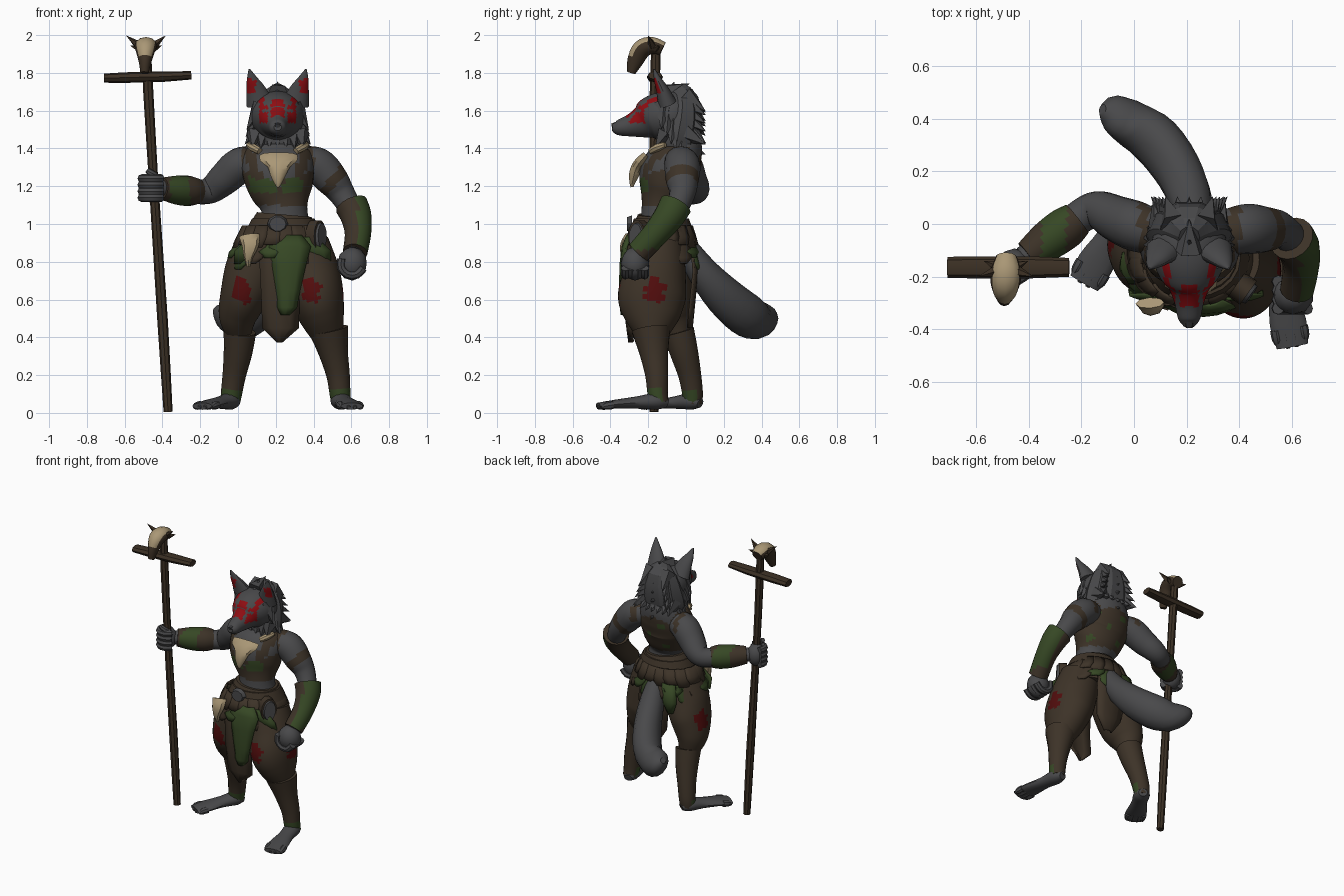
import bpy, bmesh, math, random
from mathutils import Vector as V

random.seed(4)
COL = {"fur": (.066, .066, .069), "leather": (.047, .033, .021), "moss_green": (.037, .064, .018),
       "face_red": (.27, .004, .006), "dark_red": (.085, .004, .004), "bone": (.40, .31, .18),
       "wood": (.045, .030, .018), "dark_fur": (.035, .035, .037)}
MAT = {}
for k, c in COL.items():
    MAT[k] = bpy.data.materials.new(k)
    MAT[k].diffuse_color = (*c, 1)
X, Y, Z = V((1, 0, 0)), V((0, 1, 0)), V((0, 0, 1))


def finish(name, bm, mat, paint=None, angle=38):
    """Turn a bmesh into an object; paint(centre, normal) may name another material."""
    bmesh.ops.recalc_face_normals(bm, faces=bm.faces)
    slots = [mat]
    for f in bm.faces:
        k = (paint and paint(f.calc_center_median(), f.normal)) or mat
        if k not in slots:
            slots.append(k)
        f.material_index = slots.index(k)
    me = bpy.data.meshes.new(name)
    bm.to_mesh(me)
    bm.free()
    for k in slots:
        me.materials.append(MAT[k])
    if angle:
        me.shade_smooth()
        me.set_sharp_from_angle(angle=math.radians(angle))
    ob = bpy.data.objects.new(name, me)
    bpy.context.collection.objects.link(ob)
    return ob


def loft(name, rings, mat, ref=X, n=14, sub=3, paint=None, angle=38):
    """Skin over smooth rings (x, y, z, ra[, rb]) set square to their path."""
    R = [tuple(r) if len(r) == 5 else (*r, r[3]) for r in rings]
    P = []
    for i in range(len(R) - 1):
        a, b, c, d = R[max(i - 1, 0)], R[i], R[i + 1], R[min(i + 2, len(R) - 1)]
        for s in range(sub):
            t = s / sub
            P.append([.5 * (2 * q + (r - p) * t + (2 * p - 5 * q + 4 * r - u) * t * t
                            + (3 * q - p - 3 * r + u) * t ** 3) for p, q, r, u in zip(a, b, c, d)])
    P.append(list(R[-1]))
    bm, loops = bmesh.new(), []
    for i, p in enumerate(P):
        t = (V(P[min(i + 1, len(P) - 1)][:3]) - V(P[max(i - 1, 0)][:3])).normalized()
        a = (ref - t * ref.dot(t)).normalized()
        b = t.cross(a)
        loops.append([bm.verts.new(V(p[:3]) + a * p[3] * math.cos(w) + b * p[4] * math.sin(w))
                      for w in (math.tau * j / n for j in range(n))])
    for l, m in zip(loops, loops[1:]):
        for j in range(n):
            bm.faces.new((l[j], l[(j + 1) % n], m[(j + 1) % n], m[j]))
    bm.faces.new(loops[0])
    bm.faces.new(loops[-1])
    return finish(name, bm, mat, paint, angle)


def sheet(name, rows, mat, d=X, bow=.02, thick=.012):
    """Bowed cloth strip from rows (x, y, z, half width)."""
    bm, out, grid = bmesh.new(), d.cross(Z), []
    for x, y, z, h in rows:
        grid.append([bm.verts.new(V((x, y, z)) + d * h * s - out * bow * s * s) for s in (-1, -.5, 0, .5, 1)])
    for g, h in zip(grid, grid[1:]):
        for j in range(4):
            bm.faces.new((g[j], g[j + 1], h[j + 1], h[j]))
    ob = finish(name, bm, mat)
    m = ob.modifiers.new("thickness", "SOLIDIFY")
    m.thickness, m.offset = thick, 0


def spikes(name, items, mat, n=5):
    """Pointed tufts or horns: (base, tip, radius)."""
    bm = bmesh.new()
    for b, t, r in items:
        b, t = V(b), V(t)
        d = (t - b).normalized()
        a = d.orthogonal().normalized()
        c = d.cross(a)
        ring = [bm.verts.new(b + (a * math.cos(w) + c * math.sin(w)) * r) for w in (math.tau * i / n for i in range(n))]
        tip = bm.verts.new(t)
        bm.faces.new(ring)
        for i in range(n):
            bm.faces.new((ring[i], ring[(i + 1) % n], tip))
    finish(name, bm, mat, None, 0)


def hand(name, c, axis, side, size, reach):
    """Fist: palm ball plus four curled fingers stacked along axis."""
    c = V(c)
    bm = bmesh.new()
    bmesh.ops.create_icosphere(bm, subdivisions=2, radius=1)
    for v in bm.verts:
        v.co = c + V([p * q for p, q in zip(v.co, size)])
    finish(name + "_palm", bm, "fur")
    up = axis.cross(side)
    for i in range(4):
        o = c + axis * (i - 1.5) * .034
        arc = [o + side * reach * math.cos(w) + up * reach * math.sin(w) for w in (-1.5, -.7, .1, .9, 1.7)]
        loft(f"{name}_finger_{i}", [(*p, .023) for p in arc], "fur", axis, 8, 2)


# torso with painted harness
def harness(c, n):
    dx = abs(c.x - .21)
    if c.y > -.06 and 1.11 < c.z < 1.38 - dx * .3:
        return "moss_green" if math.sin(c.x * 31) * math.sin(c.z * 37) > .75 else "leather"
    if abs(dx - .09 - (c.z - 1.2) * .35) < .028 and 1.24 < c.z < 1.43:
        return "leather"
    if 1.21 - dx * .6 < c.z < 1.225 + dx * .3 or 1.1 < c.z < 1.2:
        return "moss_green" if c.z > 1.165 and (-.15 < c.x - .21 < -.01 or .03 < c.x - .21 < .13) else "leather"


loft("torso", [(.24, -.13, .92, .17, .13), (.245, -.13, 1.0, .14, .115), (.245, -.13, 1.08, .122, .105),
               (.23, -.11, 1.17, .165, .135), (.215, -.09, 1.27, .19, .155), (.21, -.05, 1.35, .19, .135),
               (.21, -.03, 1.41, .15, .115), (.21, -.04, 1.48, .10, .10)], "fur", n=40, sub=7, paint=harness)


# arms
def arm_paint(c, n):
    if .115 < (c.x - .42) - (c.z - 1.3) * .9 < .185 and c.z > 1.15:
        return "leather"
    if .15 < abs(c.x - .21) < .195 and c.z > 1.3:
        return "leather"


loft("left_arm", [(.32, -.04, 1.33, .08), (.42, -.02, 1.31, .095), (.495, -.02, 1.235, .088), (.55, -.02, 1.16, .07),
                  (.60, -.06, 1.07, .06), (.63, -.14, .98, .06), (.615, -.25, .85, .045)], "fur", Y, 16, 7, arm_paint)
loft("right_arm", [(.10, -.04, 1.33, .08), (.01, -.01, 1.31, .095), (-.065, .02, 1.245, .088), (-.13, .05, 1.19, .075),
                   (-.185, .04, 1.17, .066), (-.28, -.03, 1.175, .06), (-.42, -.13, 1.19, .045)], "fur", Z, 16, 5, arm_paint)
loft("left_bracer", [(.60, -.055, 1.1, .088), (.625, -.09, 1.04, .082), (.635, -.16, .95, .07), (.62, -.25, .85, .065)],
     "moss_green", Y, 16, 5, lambda c, n: "leather" if n.x < .1 or c.z < .865 else None)
loft("right_bracer", [(-.215, .02, 1.172, .068), (-.26, -.015, 1.175, .08), (-.33, -.065, 1.18, .076),
                      (-.405, -.12, 1.188, .058)], "leather", Z, 16, 5,
     lambda c, n: "moss_green" if -.355 < c.x < -.255 else None)
hand("left_hand", (.605, -.27, .79), Y, V((-.3, 0, -.95)).normalized(), (.08, .075, .09), .062)
hand("right_hand", (-.455, -.155, 1.19), Z, V((-.6, -.8, 0)), (.064, .062, .08), .056)
loft("right_thumb", [(-.42, -.16, 1.23, .022), (-.45, -.20, 1.26, .022), (-.48, -.2, 1.285, .015)], "fur", Z, 8, 2)

# legs: thigh, shin and foot paths for each side
LEGS = {
    "right": ([(.12, -.13, .9, .13), (.075, -.12, .75, .145, .15), (.03, -.10, .62, .125, .155), (.0, -.07, .51, .102, .115),
               (.005, -.04, .41, .065)],
              [(.01, -.04, .43, .086), (.0, -.01, .32, .076), (-.02, .02, .2, .062), (-.035, .035, .1, .056), (-.04, .035, .05, .05)],
              (-.03, .05), (-.175, -.2), ((.02, -.25, .645), (-.085, -.06, .65))),
    "left": ([(.35, -.14, .9, .13), (.385, -.16, .75, .15, .16), (.415, -.18, .62, .145, .18), (.445, -.18, .51, .12, .15),
              (.475, -.18, .41, .085)],
             [(.48, -.185, .44, .105), (.505, -.17, .32, .078), (.53, -.155, .2, .062), (.54, -.15, .1, .055), (.545, -.14, .05, .05)],
             (.54, -.13), (.597, -.435), ((.385, -.35, .645), (.555, -.165, .65)))}
for s, (thigh, shin, heel, toe, marks) in LEGS.items():
    def stain(c, n):
        for m in marks:
            u = (c.x - m[0]) + (c.y - m[1])
            if math.hypot((c.x - m[0]) / .05, (c.y - m[1]) / .055, (c.z - m[2]) / .068) < 1 + .2 * math.sin(9 * math.atan2(c.z - m[2], u) / 2):
                return "dark_red"
    loft(s + "_trouser", thigh, "leather", n=44, sub=9, paint=stain)
    loft(s + "_greave", shin, "leather", paint=lambda c, n: "moss_green" if .06 < c.z < .12 and n.y < .3 else None)
    h, t = V((*heel, 0)), V((*toe, 0))
    d = (t - h).normalized()
    w = d.cross(Z)
    foot = [(-.03, .05, .03, .025), (.02, .062, .055, .045), (.12, .055, .052, .034), (.24, .046, .07, .024), (.33, .036, .06, .018)]
    L = (t - h).length / .3
    loft(s + "_foot", [(*(h + d * k * L + Z * z), a, b) for k, z, a, b in foot], "fur", w)
    for i in range(4):
        p = t + w * (i - 1.5) * .034 - d * .04
        e = .08 - .012 * abs(i - 1.5)
        loft(f"{s}_toe_{i}", [(*(p + Z * .042), .022), (*(p + d * e * .6 + Z * .037), .021),
                              (*(p + d * e + Z * .028), .009)], "fur", w, 8, 2)

# waist wrap, belt and skirt flaps
loft("waist_wrap", [(.245, -.13, 1.05, .145, .125), (.24, -.13, .99, .175, .15), (.235, -.13, .91, .205, .17),
                    (.235, -.13, .82, .22, .17)], "leather", n=20)
loft("belt", [(.24, -.13, 1.03, .165, .145), (.24, -.13, .96, .2, .17)], "leather", n=20, sub=1)
for i in range(16):
    a = math.tau * (i + .5) / 16
    ca, sa = math.cos(a), math.sin(a)
    drop = .79 + .03 * (i % 3 - 1)
    row = lambda k, z, h: (.22 + (.2 + k) * ca, -.13 + (.165 + k * .6) * sa, z, h)
    sheet(f"skirt_flap_{i}", [row(0, .96, .05), row(.025, .89, .062), row(.065, drop + .03, .06), row(.075, drop, .025)],
          "moss_green" if i % 3 != 1 else "leather", V((-sa, ca, 0)), .012)
    sheet(f"skirt_upper_flap_{i}", [row(-.005, .99, .05), row(.025, .93, .06), row(.045, .875 + .015 * (i % 2), .045)],
          "leather", V((-sa, ca, 0)), .012)

# loincloth: leather under, green over, and a back panel
sheet("front_loincloth", [(.23, -.29, .97, .1), (.225, -.33, .8, .11), (.225, -.33, .6, .1), (.225, -.31, .45, .095),
                          (.22, -.3, .375, .012)], "leather")
sheet("front_green_cloth", [(.285, -.31, .94, .05), (.275, -.335, .88, .11), (.27, -.347, .78, .088), (.265, -.348, .65, .062),
                            (.26, -.345, .56, .05), (.25, -.34, .52, .02)], "moss_green")
for x0, x1, n in ((.12, .02, "right"), (.36, .45, "left")):
    sheet(n + "_side_cloth", [(x0, -.285, .93, .05), ((x0 + x1) / 2, -.29, .86, .085), (x1, -.265, .79, .04)], "moss_green")
sheet("back_panel", [(.23, .045, .93, .1), (.23, .06, .75, .12), (.24, .04, .55, .1), (.24, .03, .45, .03)], "leather", -X)
sheet("back_green_panel", [(.12, .055, .9, .06), (.10, .07, .78, .06), (.09, .065, .7, .02)], "moss_green", -X)

# belt ornaments
loft("buckle", [(.21, -.285, 1.0, .055, .048), (.21, -.312, 1.0, .044, .038)], "fur", n=10, sub=1)
loft("hip_disc_rim", [(.39, -.23, .935, .055, .085), (.435, -.262, .935, .055, .085)], "leather", n=14, sub=1)
loft("hip_disc", [(.43, -.258, .936, .046, .074), (.447, -.27, .937, .04, .066)], "fur", n=14, sub=1)
loft("hip_bone", [(.06, -.30, .94, .055, .022), (.065, -.318, .89, .046, .03), (.055, -.322, .83, .026, .022), (.055, -.31, .775, .01)],
     "bone", n=8)

# chest bone pendant and shoulder bones
loft("bone_pendant", [(.215, -.21, 1.365, .10, .022), (.215, -.238, 1.335, .098, .028), (.215, -.262, 1.3, .058, .03),
                      (.212, -.275, 1.26, .042, .028), (.212, -.285, 1.215, .02, .015), (.212, -.285, 1.195, .008)],
     "bone", n=10, sub=2)
for s in (-1, 1):
    loft(f"shoulder_bone_{s}", [(.21 + s * .155, -.11, 1.42, .014), (.21 + s * .13, -.15, 1.405, .022),
                                (.21 + s * .095, -.185, 1.385, .018)], "bone", Z, 8, 2)


# head
def war_paint(c, n):
    dx = abs(c.x - .21)
    if c.y > -.13:
        return None
    if .052 + .02 * (c.z > 1.63) < dx < .098 and 1.535 < c.z < 1.67 and not (1.592 < c.z < 1.608 and dx < .082):
        return "face_red"
    if dx < .036 and -.315 < c.y < -.235 and n.z > .3:
        return "face_red"


loft("head", [(.21, .03, 1.56, .08, .09), (.21, -.04, 1.57, .135, .13), (.21, -.12, 1.57, .142, .13),
              (.21, -.19, 1.557, .118, .115), (.21, -.24, 1.537, .08, .083), (.21, -.30, 1.52, .056, .058),
              (.21, -.36, 1.51, .042, .04), (.21, -.39, 1.512, .02, .018)], "fur", n=44, sub=9, paint=war_paint)
loft("nose", [(.21, -.37, 1.525, .02, .016), (.21, -.394, 1.52, .014, .011)], "dark_fur", n=8, sub=1)
for s in (-1, 1):
    ear = [(.21 + s * .095, -.10, 1.64, .072, .05), (.21 + s * .115, -.125, 1.71, .052, .034),
           (.21 + s * .135, -.15, 1.765, .03, .02), (.21 + s * .15, -.17, 1.82, .004)]
    loft(f"ear_{s}", ear, "fur", n=16, sub=4, angle=30,
         paint=lambda c, n: "face_red" if n.y < -.3 and 1.69 < c.z < 1.765 and (c.x - .21) * s > .115 else None)

# mane: neck bulk plus tufts
loft("neck_mane", [(.21, -.035, 1.38, .14, .105), (.21, -.045, 1.45, .165, .12), (.21, -.025, 1.56, .152, .115),
                   (.21, -.02, 1.66, .115, .09), (.21, -.05, 1.715, .04, .05)], "fur", n=10, sub=2, angle=20)
tufts = []
for i in range(7):                       # crest down the back of the head
    z = 1.69 - i * .045
    y = -.07 + .085 * math.sin(min(i, 4) * .4)
    tufts.append(((.21, y - .03, z), (.21, y + .09, z + .055 - i * .018), .06))
for s in (-1, 1):
    for i in range(5):                   # cheeks and sides
        z = 1.63 - i * .04
        tufts.append(((.21 + s * .09, -.12 + .025 * i, z), (.21 + s * (.165 + .005 * i), -.13 + .025 * i, z - .13), .055))
        tufts.append(((.21 + s * .06, .0, z + .05), (.21 + s * (.09 + .014 * i), .105, z - .03 + random.uniform(-.02, .02)), .055))
    for i in range(4):                   # nape and throat
        tufts.append(((.21 + s * .035 * i, .0, 1.48), (.21 + s * .045 * i, .105, 1.42), .055))
        tufts.append(((.21 + s * .04 * i, -.11, 1.48), (.21 + s * .045 * i, -.165, 1.40), .05))
tufts.append(((.21, -.1, 1.66), (.21, -.06, 1.755), .05))
spikes("mane_tufts", tufts, "fur")

# tail
loft("tail", [(.23, .0, .88, .06), (.215, .09, .745, .083), (.17, .2, .62, .09, .105), (.09, .31, .525, .095, .115),
              (.0, .375, .495, .09, .105), (-.08, .42, .525, .062, .08), (-.12, .435, .555, .02)], "fur", n=12)

# staff with crossbar and animal skull
loft("staff", [(-.37, -.17, 0.005, .024), (-.40, -.17, .5, .028), (-.445, -.17, 1.19, .025), (-.475, -.165, 1.70, .027),
               (-.485, -.16, 1.9, .025)], "wood", n=8, sub=2)
loft("crossbar", [(-.71, -.165, 1.772, .024, .04), (-.6, -.165, 1.775, .028, .042), (-.4, -.165, 1.78, .028, .042),
                  (-.247, -.165, 1.787, .022, .036)], "wood", Z, 8, 1)
loft("staff_skull", [(-.485, -.125, 1.925, .04, .04), (-.487, -.18, 1.945, .058, .045), (-.49, -.235, 1.925, .054, .05),
                     (-.492, -.27, 1.86, .034, .042), (-.495, -.29, 1.80, .022)], "wood", n=12, sub=4,
     paint=lambda c, n: "bone" if n.z > .35 or n.y < -.4 and c.z > 1.885 else None)
spikes("skull_horns", [((-.487 + s * .04, -.18, 1.945), (-.487 + s * .105, -.2, 1.998), .024) for s in (-1, 1)]
       + [((-.487 + s * .04, -.16, 1.93), (-.487 + s * .085, -.14, 1.945), .02) for s in (-1, 1)], "wood")
